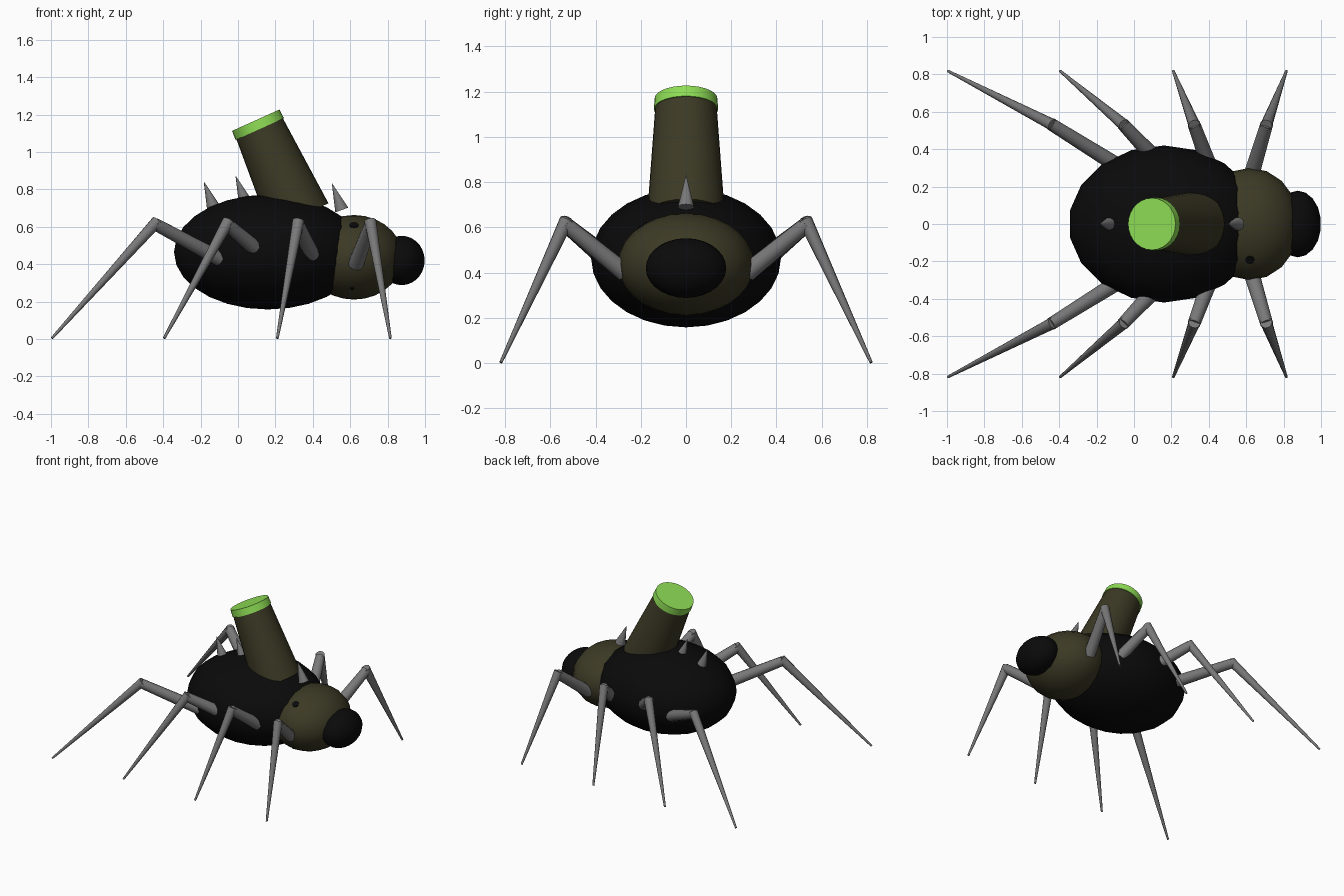
import bpy, math
from mathutils import Vector

if "Cube" in bpy.data.objects:
    bpy.data.objects.remove(bpy.data.objects["Cube"])


def material(name, rgb):
    m = bpy.data.materials.new(name)
    m.diffuse_color = (*rgb, 1)
    m.use_nodes = True
    m.node_tree.nodes["Principled BSDF"].inputs["Base Color"].default_value = m.diffuse_color
    return m


BLACK = material("black", (0.003, 0.003, 0.003))
OLIVE = material("dark olive", (0.045, 0.041, 0.018))
GREEN = material("bright green", (0.27, 0.72, 0.09))
GREY = material("grey", (0.19, 0.19, 0.19))


def finish(name, mat, angle):
    ob = bpy.context.object
    ob.name = name
    ob.data.materials.append(mat)
    bpy.ops.object.shade_smooth_by_angle(angle=math.radians(angle))
    return ob


def ellipsoid(name, mat, centre, radii, segs=18, rings=14):
    bpy.ops.mesh.primitive_uv_sphere_add(segments=segs, ring_count=rings,
                                         radius=1, location=centre)
    bpy.context.object.scale = radii
    bpy.ops.object.transform_apply(location=False, rotation=False, scale=True)
    return finish(name, mat, 60)


def tapered(name, mat, a, b, r1, r2, verts=12):
    """Cone or cylinder running from a to b."""
    a, b = Vector(a), Vector(b)
    d = b - a
    bpy.ops.mesh.primitive_cone_add(vertices=verts, radius1=r1, radius2=r2,
                                    depth=d.length, location=(a + b) / 2)
    bpy.context.object.rotation_euler = d.to_track_quat('Z', 'Y').to_euler()
    return finish(name, mat, 50)


# Body, thorax and head
ellipsoid("abdomen", BLACK, (0.16, 0, 0.465), (0.51, 0.42, 0.307))
ellipsoid("thorax", OLIVE, (0.62, 0, 0.437), (0.265, 0.30, 0.226))
ellipsoid("head", BLACK, (0.875, 0, 0.42), (0.125, 0.178, 0.132))

# Small dark spots on the thorax, laid flat on its surface
for x, y, z, r in ((0.62, -0.19, 0.605, 0.025), (0.61, -0.195, 0.275, 0.012)):
    p = Vector((x, y, z))
    n = Vector((0, y / 0.09, (z - 0.437) / 0.051)).normalized()
    tapered("thorax_spot", BLACK, p - n * 0.001, p + n * 0.008, r, r, 8)

# Tilted barrel with a glowing rim
base, top = Vector((0.327, 0, 0.655)), Vector((0.095, 0, 1.17))
axis = (top - base).normalized()
tapered("barrel", OLIVE, base, top - axis * 0.03, 0.172, 0.135, 28)
tapered("barrel_rim", GREEN, top - axis * 0.052, top, 0.142, 0.139, 28)

# Spikes along the back
for x, z in ((-0.13, 0.70), (0.04, 0.73), (0.555, 0.69)):
    tapered("back_spike", GREY, (x, 0, z), (x - 0.052, 0, z + 0.14), 0.037, 0.001, 10)

# Four pairs of legs: hip, knee and foot
LEGS = (
    ((-0.10, 0.32, 0.43), (-0.445, 0.535, 0.615), (-0.995, 0.818, 0.004)),
    ((0.085, 0.38, 0.49), (-0.06, 0.535, 0.615), (-0.395, 0.818, 0.004)),
    ((0.395, 0.33, 0.45), (0.32, 0.535, 0.615), (0.21, 0.818, 0.004)),
    ((0.63, 0.27, 0.40), (0.71, 0.535, 0.615), (0.815, 0.818, 0.004)),
)
for side in (-1, 1):
    for hip, knee, foot in LEGS:
        h, k, f = (Vector((p[0], p[1] * side, p[2])) for p in (hip, knee, foot))
        tapered("upper_leg", GREY, h, k, 0.042, 0.034)
        tapered("lower_leg", GREY, k + (k - f).normalized() * 0.02, f, 0.032, 0.007)
